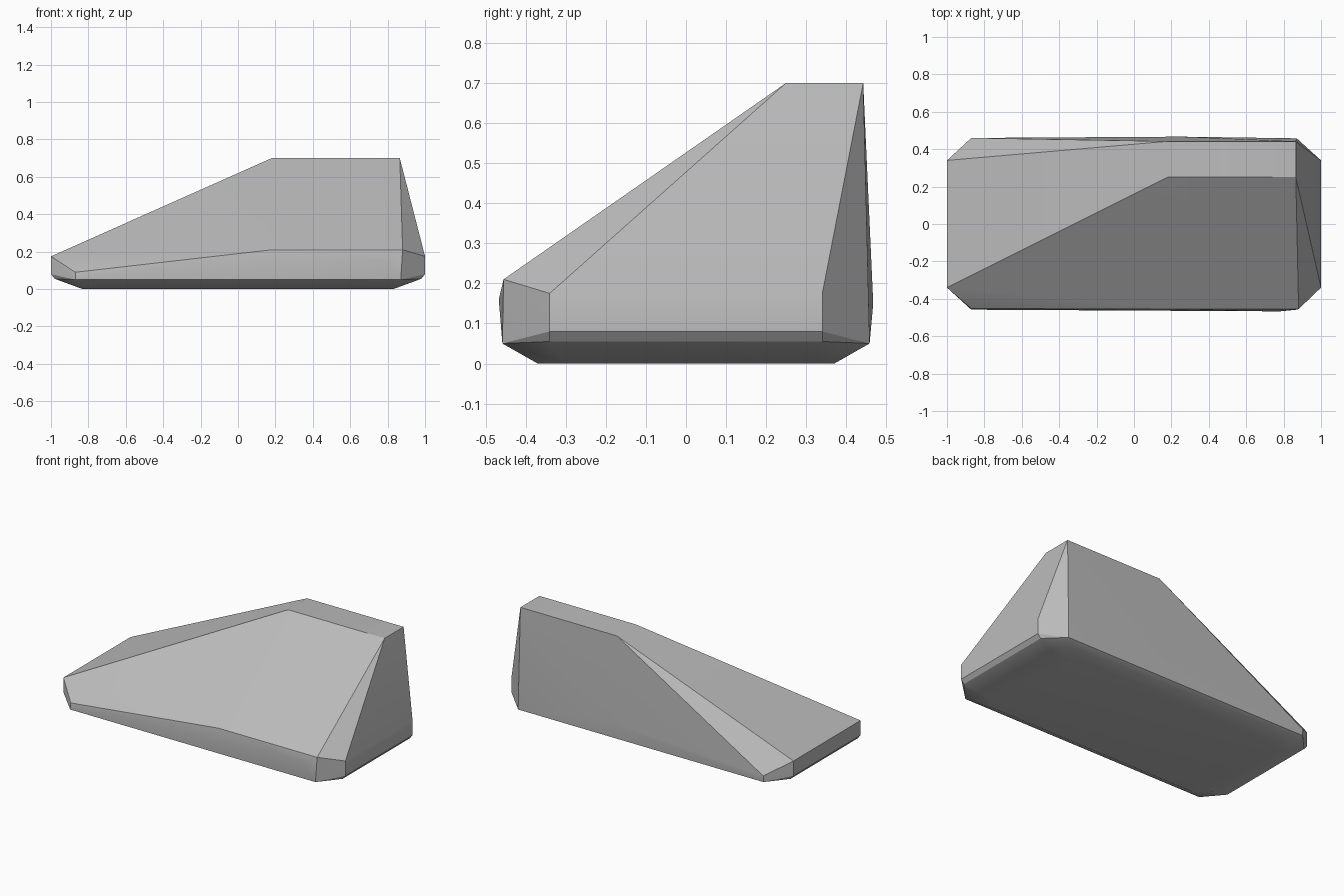
import bpy, bmesh, math

cube = bpy.data.objects.get("Cube")
if cube:
    bpy.data.objects.remove(cube, do_unlink=True)

# Stone grey
grey = bpy.data.materials.new("stone_grey")
grey.use_nodes = True
colour = (0.5, 0.5, 0.5, 1)
grey.diffuse_color = colour
grey.node_tree.nodes["Principled BSDF"].inputs["Base Color"].default_value = colour

# Corners of the base, shared by all four quadrants
points = []
for sx in (-1, 1):
    for sy in (-1, 1):
        for x, y, z in ((0.73, 0.37, 0), (0.83, 0.3, 0), (0.87, 0.458, 0.05),
                        (0.98, 0.34, 0.055), (1, 0.34, 0.08), (1, 0.34, 0.175)):
            points.append((sx * x, sy * y, z))

# Flat top, sloping front and bulging long sides
points += [(x, y, 0.7) for x in (0.18, 0.865) for y in (0.25, 0.442)]
points += [(-0.87, -0.452, 0.09), (0.18, -0.455, 0.21), (0.88, -0.455, 0.21),
           (0.78, -0.467, 0.16), (-0.87, 0.46, 0.09), (0.25, 0.467, 0.15)]

# Boulder wrapped around the corners
bm = bmesh.new()
for p in points:
    bm.verts.new(p)
hull = bmesh.ops.convex_hull(bm, input=bm.verts)
loose = {v for v in hull["geom_interior"] + hull["geom_unused"]
         if isinstance(v, bmesh.types.BMVert) and not v.link_faces}
bmesh.ops.delete(bm, geom=list(loose), context='VERTS')
bmesh.ops.dissolve_limit(bm, angle_limit=math.radians(1), verts=bm.verts, edges=bm.edges)
bmesh.ops.recalc_face_normals(bm, faces=bm.faces)
mesh = bpy.data.meshes.new("boulder")
bm.to_mesh(mesh)
bm.free()
mesh.materials.append(grey)
boulder = bpy.data.objects.new("boulder", mesh)
bpy.context.collection.objects.link(boulder)

# Smooth gentle bends, keep the main ridges crisp
bpy.ops.object.select_all(action='DESELECT')
boulder.select_set(True)
bpy.context.view_layer.objects.active = boulder
bpy.ops.object.shade_smooth_by_angle(angle=math.radians(24))
weights = boulder.modifiers.new("weighted_normals", 'WEIGHTED_NORMAL')
weights.keep_sharp = True
